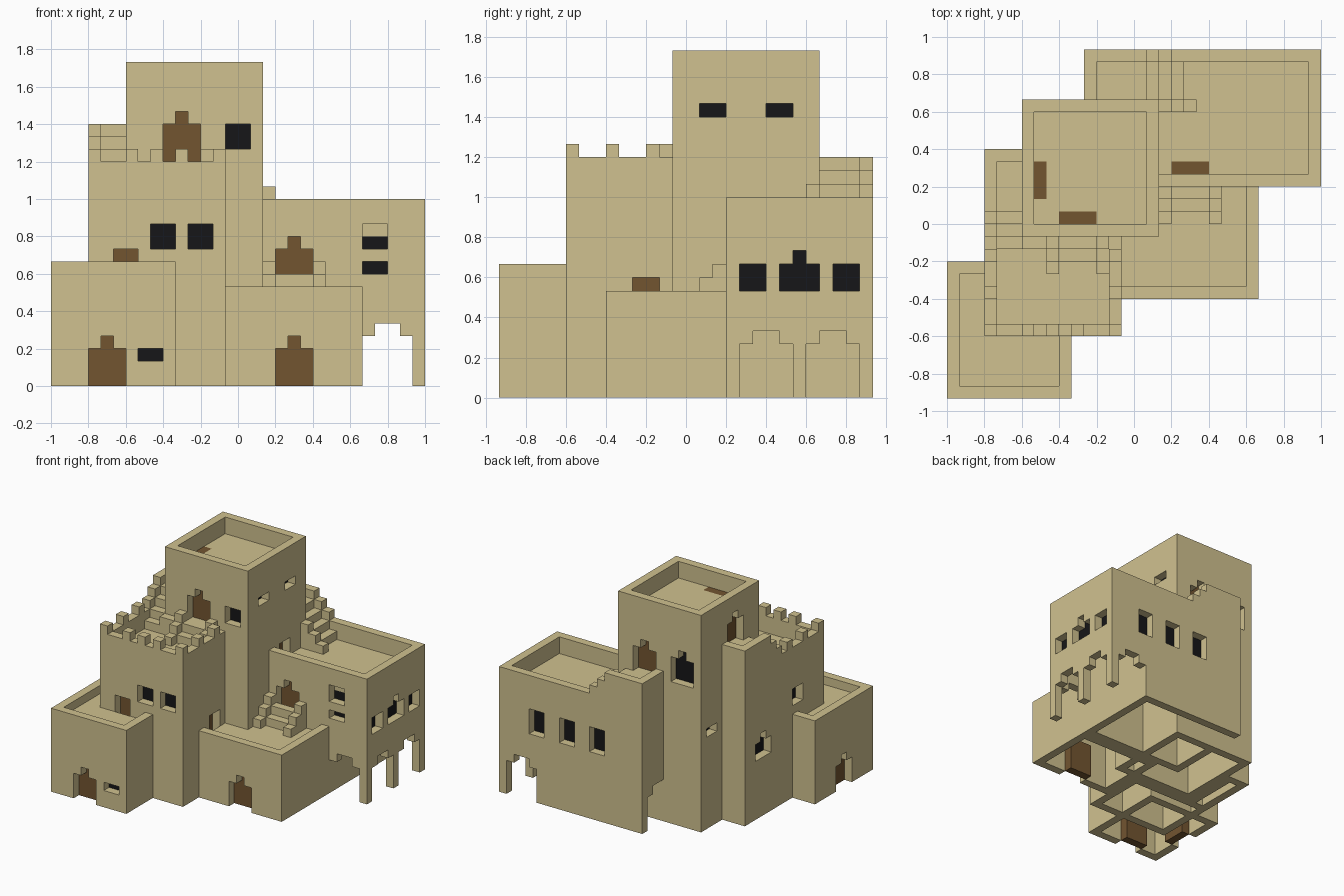
import bpy, bmesh, math
from mathutils import Vector

if "Cube" in bpy.data.objects:
    bpy.data.objects.remove(bpy.data.objects["Cube"], do_unlink=True)

UNIT = 1 / 15          # edge of one building block
CLAY, WOOD, DARK = range(3)
grid = {}              # block position -> (part name, material)
bounds = {}            # building name -> outer limits


def make_material(name, colour):
    mat = bpy.data.materials.new(name)
    mat.diffuse_color = (*colour, 1)
    mat.use_nodes = True
    mat.node_tree.nodes["Principled BSDF"].inputs["Base Color"].default_value = (*colour, 1)
    return mat


materials = [
    make_material("sand clay", (0.63, 0.535, 0.276)),
    make_material("brown wood", (0.17, 0.09, 0.03)),
    make_material("dark opening", (0.008, 0.008, 0.009)),
]


def cells(x, y, z):
    return [(i, j, k) for i in range(*x) for j in range(*y) for k in range(*z)]


def fill(part, x, y, z, material=CLAY):
    for cell in cells(x, y, z):
        grid[cell] = (part, material)


def carve(x, y, z):
    for cell in cells(x, y, z):
        grid.pop(cell, None)


def building(part, x, y, top, floor):
    """Four walls ending in a parapet, and a roof slab between them."""
    bounds[part] = (x, y)
    for wall in (x[0], x[1] - 1):
        fill(part, (wall, wall + 1), y, (0, top))
    for wall in (y[0], y[1] - 1):
        fill(part, x, (wall, wall + 1), (0, top))
    fill(part, x, y, (floor - 1, floor))


def opening(part, face, start, z, width, height, material, arch=False):
    """Recess one block deep with a coloured panel behind it."""
    x, y = bounds[part]
    outer, inward = {"front": (y[0], 1), "back": (y[1] - 1, -1),
                     "left": (x[0], 1), "right": (x[1] - 1, -1)}[face]
    panel = part + ("_doors" if material == WOOD else "_windows")
    for a in range(start, start + width):
        for k in range(z, z + height + arch):
            place = (lambda d: (a, d, k)) if face in ("front", "back") else (lambda d: (d, a, k))
            if k < z + height or a == start + width // 2:
                grid.pop(place(outer), None)
            grid[place(outer + inward)] = (panel, material)


def door(part, face, start, z, width=3):
    opening(part, face, start, z, width, 3, WOOD, width == 3)


def window(part, face, start, z, width=2, height=2, arch=False):
    opening(part, face, start, z, width, height, DARK, arch)


# Low houses
building("front_house", (-15, -5), (-14, -3), 10, 9)
building("porch_house", (-1, 10), (-6, 3), 8, 7)
carve((-1, 9), (-5, 3), (7, 8))
building("back_house", (-4, 15), (3, 14), 15, 13)

# Arcade under the overhanging end of the back house
carve((10, 15), (3, 14), (0, 5))
fill("back_house", (9, 10), (3, 14), (0, 12))
for y in (3, 8, 13):
    fill("arcade", (14, 15), (y, y + 1), (0, 5))
for y in (3, 13):
    for x in (10, 13):
        fill("arcade", (x, x + 1), (y, y + 1), (4, 5))
for y in (4, 7, 9, 12):
    fill("arcade", (14, 15), (y, y + 1), (4, 5))

# Open archway at the other end of the back house
carve((-4, -3), (10, 13), (0, 4))
carve((-4, -3), (10, 12), (4, 5))

# Battlement tower with its side wing
building("side_wing", (-12, -9), (-2, 6), 18, 18)
building("battlement_tower", (-12, -1), (-9, -1), 18, 16)
carve((-11, -9), (-2, -1), (16, 18))
for x in (-12, -9, -7, -5, -2):
    fill("battlements", (x, x + 1), (-9, -8), (18, 19))
for x in (-12, -2):
    for y in (-6, -3):
        fill("battlements", (x, x + 1), (y, y + 1), (18, 19))

building("tall_tower", (-9, 2), (-1, 10), 26, 24)

# Stairs to the porch door and to the tall tower's front door
for step in range(3):
    for part, left, y, base in (("porch_stairs", 2, 0, 6), ("tower_stairs", -7, -4, 15)):
        row = (y + step, y + step + 1)
        top = base + step + 1
        fill(part, (left + 1, left + 4), row, (base, top))
        for rail in (left, left + 4):
            fill(part, (rail, rail + 1), row, (base, top + 1))

# Stairs and landing on the side wing
for step in range(4):
    row = (step - 2, 6 if step == 3 else step - 1)
    fill("wing_stairs", (-11, -9), row, (16, 17 + step))
    fill("wing_stairs", (-12, -11), row, (17, 18 + step))
fill("wing_stairs", (-12, -9), (5, 6), (18, 21))

# Landing and stairs on the back house roof
fill("back_landing", (-4, 0), (10, 14), (12, 17))
fill("back_landing", (-4, -3), (10, 14), (17, 18))
fill("back_landing", (-4, 0), (13, 14), (17, 18))
for step in range(5):
    col = (step, step + 1)
    fill("back_stairs", col, (10, 13), (12, 17 - step))
    if step > 1:
        fill("back_stairs", col, (9, 10), (12, 18 - step))
    if step < 3:
        fill("back_stairs", col, (13, 14), (15, 18 - step))

# Doors, some with a wooden head reaching up to the roof floor
door("front_house", "front", -12, 0)
door("front_house", "left", -10, 0)
door("porch_house", "front", 3, 0)
door("back_house", "front", 3, 8)
fill("back_house_doors", (3, 6), (4, 5), (12, 13), WOOD)
door("battlement_tower", "front", -10, 8, 2)
door("battlement_tower", "right", -4, 6, 2)
door("tall_tower", "front", -6, 18)
fill("tall_tower_doors", (-6, -3), (0, 1), (22, 24), WOOD)
door("tall_tower", "left", 2, 20)
door("tall_tower", "back", -3, 17)
door("tall_tower", "right", 5, 12, 2)

# Windows
window("front_house", "front", -8, 2, height=1)
for x in (-7, -4):
    window("battlement_tower", "front", x, 11)
window("battlement_tower", "left", -5, 11)
window("side_wing", "left", 1, 7, 3, 2, True)
window("tall_tower", "front", -1, 19)
for y in (1, 6):
    window("tall_tower", "right", y, 21, height=1)
window("tall_tower", "left", 7, 11, height=1)
window("tall_tower", "back", -8, 17, 3, 3, True)
for y in (4, 11):
    window("back_house", "right", y, 8)
window("back_house", "right", 7, 8, 3, 2, True)
for x in (1, 5, 9):
    window("back_house", "back", x, 8, height=3)
window("back_house", "front", 10, 9, height=1)
window("back_house", "front", 10, 11)
fill("back_house", (10, 12), (4, 5), (12, 13))


def build_part(part):
    """Turn the exposed block sides of one part into a clean mesh."""
    bm = bmesh.new()
    corners = {}

    def vert(p):
        if p not in corners:
            corners[p] = bm.verts.new(Vector(p) * UNIT)
        return corners[p]

    for cell, (owner, material) in grid.items():
        if owner != part:
            continue
        for axis in range(3):
            u, v = (axis + 1) % 3, (axis + 2) % 3
            for side in (0, 1):
                near = list(cell)
                near[axis] += 2 * side - 1
                if tuple(near) in grid:
                    continue
                quad = []
                for du, dv in ((0, 0), (1, 0), (1, 1), (0, 1)):
                    p = list(cell)
                    p[axis] += side
                    p[u] += du
                    p[v] += dv
                    quad.append(vert(tuple(p)))
                face = bm.faces.new(quad if side else quad[::-1])
                face.material_index = material
    bmesh.ops.dissolve_limit(bm, angle_limit=math.radians(1), verts=bm.verts[:],
                             edges=bm.edges[:], delimit={"MATERIAL"})
    mesh = bpy.data.meshes.new(part)
    bm.to_mesh(mesh)
    bm.free()
    for mat in materials:
        mesh.materials.append(mat)
    bpy.context.collection.objects.link(bpy.data.objects.new(part, mesh))


for part in sorted({owner for owner, _ in grid.values()}):
    build_part(part)
